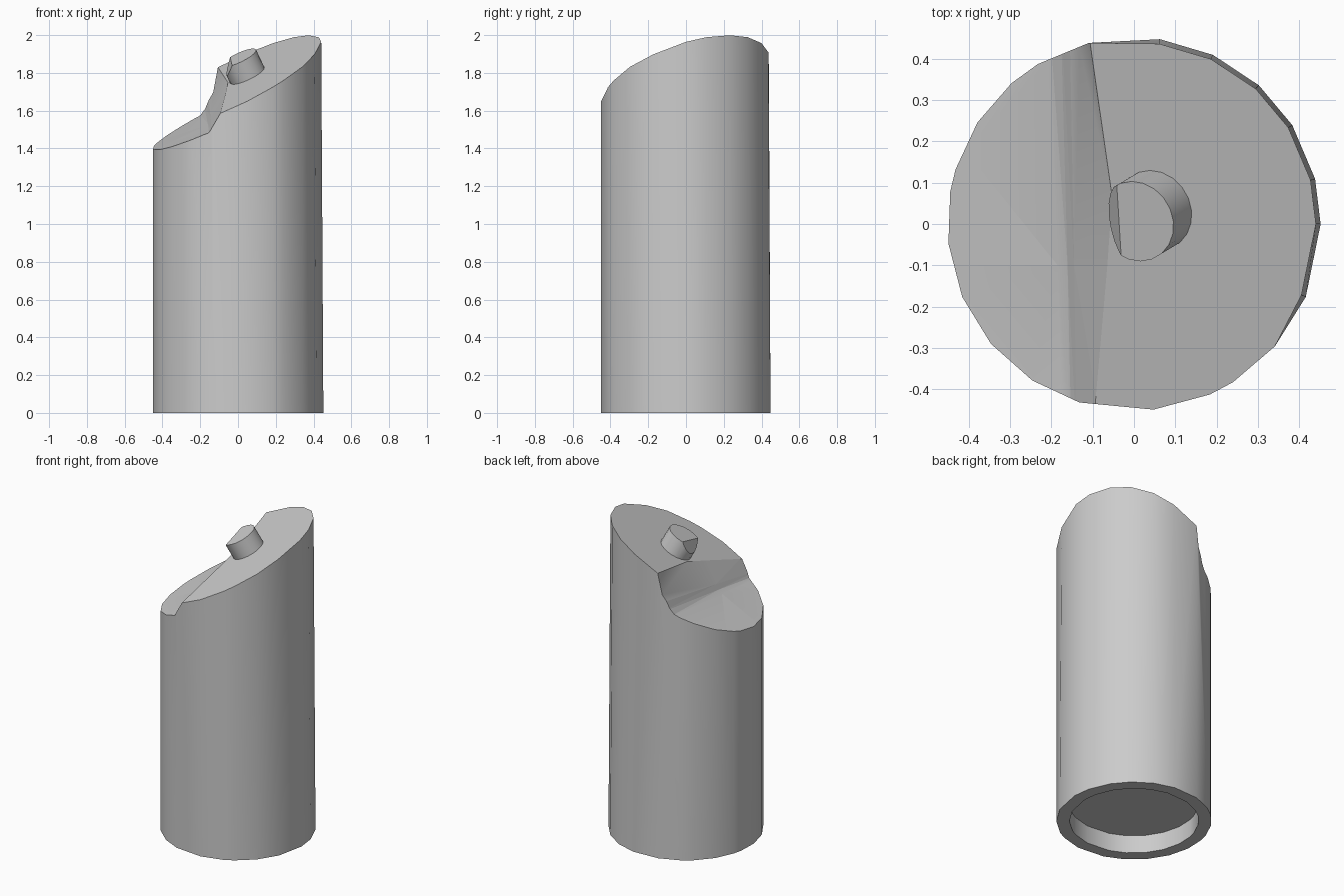
import bpy, bmesh
from math import radians, sin, cos, tau
from mathutils import Vector

cube = bpy.data.objects.get("Cube")
if cube:
    bpy.data.objects.remove(cube)

grey = bpy.data.materials.new("plain grey")
grey.use_nodes = True
grey.diffuse_color = (0.6, 0.6, 0.6, 1)
grey.node_tree.nodes["Principled BSDF"].inputs["Base Color"].default_value = (0.6, 0.6, 0.6, 1)

# Slanted top plane: z = TOP + SX * x + SY * y
TOP, SX, SY = 1.755, 0.475, 0.286
NORMAL = Vector((-SX, -SY, 1)).normalized()


def top_z(x, y):
    return TOP + SX * x + SY * y


def finish(name, bm):
    bmesh.ops.recalc_face_normals(bm, faces=bm.faces)
    mesh = bpy.data.meshes.new(name)
    bm.to_mesh(mesh)
    bm.free()
    obj = bpy.data.objects.new(name, mesh)
    bpy.context.collection.objects.link(obj)
    mesh.materials.append(grey)
    return obj


def prism(bm, ring, rise):
    base = bm.faces.new([bm.verts.new(p) for p in ring])
    out = bmesh.ops.extrude_face_region(bm, geom=[base], use_keep_orig=True)
    moved = [v for v in out["geom"] if isinstance(v, bmesh.types.BMVert)]
    bmesh.ops.translate(bm, verts=moved, vec=rise)
    bmesh.ops.recalc_face_normals(bm, faces=bm.faces)
    return base, moved


def smooth(obj):
    bpy.ops.object.select_all(action='DESELECT')
    obj.select_set(True)
    bpy.context.view_layer.objects.active = obj
    bpy.ops.object.shade_smooth_by_angle(angle=radians(30))


# Body: slightly uneven round post with a slanted top
angles = (0, 14, 32, 48, 65, 82, 104, 121, 131, 147, 163, 170, 186, 203,
          220, 237, 253, 276, 294, 302, 319, 337)
R = 0.452
bm = bmesh.new()
base, tops = prism(bm, [(R * cos(radians(a)), R * sin(radians(a)), 0) for a in angles],
                   Vector((0, 0, 1)))
for v in tops:
    if SX * v.co.x + SY * v.co.y > 0.13:      # the high side leans in a little
        v.co.x *= 0.975
        v.co.y *= 0.975
    v.co.z = top_z(v.co.x, v.co.y)

# Recess under the base
bmesh.ops.inset_individual(bm, faces=[base], thickness=0.075, use_even_offset=True)
out = bmesh.ops.extrude_face_region(bm, geom=[base])
bmesh.ops.translate(bm, verts=[v for v in out["geom"] if isinstance(v, bmesh.types.BMVert)],
                    vec=(0, 0, 0.115))
if base.is_valid:
    bmesh.ops.delete(bm, geom=[base], context='FACES_ONLY')
body = finish("body", bm)

# Notch cutter: (y, floor end, bend, rim) sections, lofted front to back
sections = [(-0.435, (-0.175, 1.472), (-0.14, 1.505), (-0.09, 1.59)),
            (-0.1, (-0.185, 1.515), (-0.145, 1.565), (-0.065, 1.695)),
            (0.44, (-0.205, 1.577), (-0.155, 1.66), (-0.11, 1.84))]
rings = []
for y, floor, bend, rim in sections:
    floor, bend, rim = Vector(floor), Vector(bend), Vector(rim)
    peak = bend + (rim - bend) * 1.6
    mid = (floor + bend) / 2 + Vector((0.004, -0.006))
    left = floor + Vector((-0.5, -0.5 * 0.48))
    ring = [left, floor, mid, bend, peak, Vector((peak.x, 2.6)), Vector((left.x, 2.6))]
    rings.append([Vector((p.x, y, p.y)) for p in ring])
# Run both ends past the body
rings[0] = [a + (a - b) * 0.3 for a, b in zip(rings[0], rings[1])]
rings[2] = [a + (a - b) * 0.2 for a, b in zip(rings[2], rings[1])]
bm = bmesh.new()
loops = [[bm.verts.new(p) for p in ring] for ring in rings]
for a, b in zip(loops, loops[1:]):
    for i in range(len(a)):
        j = (i + 1) % len(a)
        bm.faces.new((a[i], a[j], b[j], b[i]))
bm.faces.new(loops[0])
bm.faces.new(loops[-1])
bmesh.ops.triangulate(bm, faces=bm.faces)
cutter = finish("notch_cutter", bm)
cutter.hide_render = True

cut = body.modifiers.new("notch", 'BOOLEAN')
cut.operation = 'DIFFERENCE'
cut.solver = 'EXACT'
cut.object = cutter
smooth(body)
bpy.ops.object.modifier_apply(modifier=cut.name)
bpy.data.objects.remove(cutter)
smooth(body)

# Peg: short round pin square to the slanted top, with one flat side
foot = Vector((0.049, 0.033, top_z(0.049, 0.033))) - NORMAL * 0.01
u = Vector((1, 0, SX)).normalized()
w = NORMAL.cross(u)
bm = bmesh.new()
prism(bm, [foot + 0.1 * (u * cos(tau * i / 20) + w * sin(tau * i / 20)) for i in range(20)],
      NORMAL * 0.116)
res = bmesh.ops.bisect_plane(bm, geom=bm.verts[:] + bm.edges[:] + bm.faces[:],
                             plane_co=(-0.035, 0, 1.862),
                             plane_no=(-1, -0.139, 0.3), clear_outer=True)
bmesh.ops.edgeloop_fill(bm, edges=[e for e in bm.edges if e.is_boundary])
smooth(finish("peg", bm))
